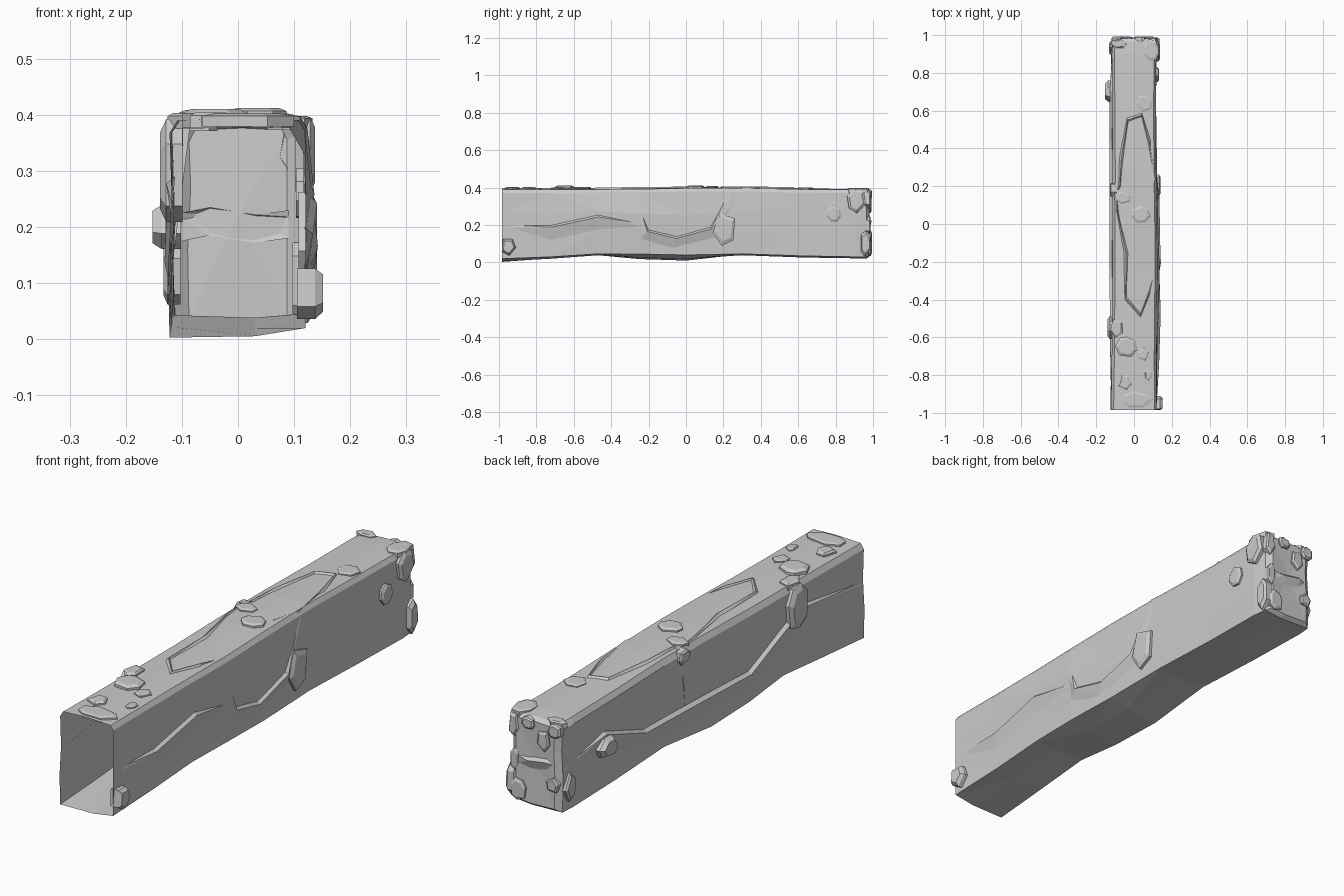
import bpy, bmesh, math, random
from mathutils import Vector
from mathutils.bvhtree import BVHTree

random.seed(4)


def make(name, bm):
    bmesh.ops.recalc_face_normals(bm, faces=bm.faces)
    me = bpy.data.meshes.new(name)
    bm.to_mesh(me)
    bm.free()
    ob = bpy.data.objects.new(name, me)
    bpy.context.collection.objects.link(ob)
    return ob


# Beam shell, open at the front: y, left x, right x, bottom left z, bottom right z, right bulge, top z
stations = [
    (-0.985, -0.122, 0.120, 0.003, 0.020, 0.000, 0.390),
    (-0.72, -0.118, 0.119, 0.022, 0.030, 0.004, 0.390),
    (-0.47, -0.116, 0.120, 0.043, 0.046, 0.010, 0.391),
    (-0.25, -0.115, 0.124, 0.018, 0.045, 0.012, 0.392),
    (0.00, -0.114, 0.122, 0.010, 0.040, 0.006, 0.397),
    (0.30, -0.113, 0.117, 0.043, 0.046, 0.005, 0.398),
    (0.62, -0.115, 0.116, 0.030, 0.035, 0.001, 0.391),
    (0.90, -0.118, 0.118, 0.026, 0.030, 0.001, 0.389),
    (0.965, -0.112, 0.112, 0.024, 0.028, 0.000, 0.385),
]
bm = bmesh.new()
rings = []
for y, xl, xr, bl, br, bulge, top in stations:
    j = random.uniform(-0.03, 0.03)
    pts = [(xl, bl), (xl - 0.003, 0.14 + j), (xl + 0.004, 0.26 + j), (xl, top - 0.022),
           (xl + 0.014, top), (0.01, top + 0.004), (xr - 0.012, top), (xr, top - 0.018),
           (xr + bulge, 0.28 + j), (xr + bulge * 0.7, 0.16 - j), (xr, br),
           (0.03, (bl + br) / 2 - 0.006)]
    rings.append([bm.verts.new((x, y, z)) for x, z in pts])
for a, b in zip(rings, rings[1:]):
    for i in range(12):
        k = (i + 1) % 12
        bm.faces.new((a[i], a[k], b[k], b[i]))
# Back end, slightly domed with rounded vertical corners
last = rings[-1]
inner = [bm.verts.new((v.co.x * 0.78, 0.982, 0.21 + (v.co.z - 0.21) * 0.93)) for v in last]
for i in range(12):
    k = (i + 1) % 12
    bm.faces.new((last[i], last[k], inner[k], inner[i]))
hub = bm.verts.new((0.0, 0.976, 0.22))
for i in range(12):
    bm.faces.new((inner[i], inner[(i + 1) % 12], hub))
bmesh.ops.triangulate(bm, faces=bm.faces)
bmesh.ops.recalc_face_normals(bm, faces=bm.faces)
tree = BVHTree.FromBMesh(bm)
make("beam_shell", bm)

# Sides of the beam: outward normal, point from two in-plane coordinates
SIDES = {
    "right": (Vector((1, 0, 0)), lambda u, v: Vector((0, u, v))),
    "left": (Vector((-1, 0, 0)), lambda u, v: Vector((0, u, v))),
    "top": (Vector((0, 0, 1)), lambda u, v: Vector((u, v, 0))),
    "back": (Vector((0, 1, 0)), lambda u, v: Vector((u, 0, v))),
}


def on_surface(side, u, v, out=0.0):
    """Point on the beam surface at u, v, lifted outward."""
    n, to3d = SIDES[side]
    p = to3d(u, v)
    hit = tree.ray_cast(p + n * 3, -n)[0]
    if hit is None:
        near = {"right": 0.115, "left": 0.115, "top": 0.385, "back": 0.965}[side]
        hit = p + n * near
    return hit + n * out


def stone(side, u, v, w, h, out=0.02, sides=6):
    """Chipped flat stone set into a surface."""
    n, to3d = SIDES[side]
    base = on_surface(side, u, v)
    turn = random.uniform(0, 1)
    outline = []
    for i in range(sides):
        a = 2 * math.pi * (i + turn + random.uniform(-0.2, 0.2)) / sides
        r = random.uniform(0.95, 1.1)
        outline.append((math.cos(a) * r * w / 2, math.sin(a) * r * h / 2))
    bm = bmesh.new()
    rows = []
    for scale, lift in ((1.0, -0.015), (1.0, out * 0.55), (0.74, out)):
        rows.append([bm.verts.new(base + to3d(x * scale, y * scale) + n * lift)
                     for x, y in outline])
    for a, b in zip(rows, rows[1:]):
        for i in range(sides):
            k = (i + 1) % sides
            bm.faces.new((a[i], a[k], b[k], b[i]))
    bm.faces.new(rows[-1])
    make(side + "_stone", bm)


def ledge(side, path, away, out=0.012, drop=0.09):
    """Crack edge: a sharp step that slopes back into the wall away from a point."""
    bm = bmesh.new()
    rows = []
    for i, (u, v) in enumerate(path):
        d = (Vector((u, v)) - Vector(away)).normalized()
        lift = 0.001 if i in (0, len(path) - 1) else out
        lip = Vector((u, v)) + d * 0.012
        foot = Vector((u, v)) + d * drop
        rows.append([bm.verts.new(on_surface(side, u, v, -0.002)),
                     bm.verts.new(on_surface(side, lip.x, lip.y, lift)),
                     bm.verts.new(on_surface(side, foot.x, foot.y, -0.002))])
    for a, b in zip(rows, rows[1:]):
        for i in range(2):
            bm.faces.new((a[i], a[i + 1], b[i + 1], b[i]))
    bmesh.ops.triangulate(bm, faces=bm.faces)
    make(side + "_crack", bm)


# Cracks on the long sides
ledge("right", [(-0.93, 0.20), (-0.72, 0.20), (-0.47, 0.255), (-0.23, 0.205)], (-0.6, 9))
ledge("right", [(-0.26, 0.38), (-0.20, 0.175), (-0.05, 0.14), (0.13, 0.19), (0.23, 0.375)],
      (0.0, 0.40), drop=0.07)
ledge("left", [(0.95, 0.21), (0.70, 0.26), (0.44, 0.17), (-0.24, 0.15), (-0.46, 0.24),
               (-0.60, 0.29), (-0.97, 0.235)], (0, 9), out=0.014)
# Crack across the back end
ledge("back", [(-0.10, 0.225), (-0.05, 0.235), (0.03, 0.222), (0.09, 0.23)], (0, 9), drop=0.05)
# Cracks on the top
ledge("top", [(-0.10, 0.19), (-0.07, 0.20), (-0.055, 0.35), (-0.03, 0.54), (0.04, 0.565),
              (0.075, 0.42), (0.105, 0.25), (0.08, 0.12)], (0.03, 0.36), out=0.008, drop=0.025)
ledge("top", [(-0.09, 0.16), (-0.08, 0.05), (-0.03, -0.15), (-0.04, -0.38), (0.035, -0.47),
              (0.08, -0.35), (0.11, -0.2)], (0.05, -0.15), out=0.008, drop=0.025)

# Stones on each face: u, v, width, height, depth
STONES = {
    "right": [(0.205, 0.18, 0.13, 0.19, 0.018), (0.91, 0.33, 0.10, 0.14, 0.02),
              (0.79, 0.26, 0.08, 0.09, 0.014), (0.96, 0.10, 0.06, 0.14, 0.022),
              (-0.95, 0.085, 0.085, 0.10, 0.032)],
    "left": [(-0.55, 0.30, 0.13, 0.19, 0.025), (0.70, 0.20, 0.11, 0.09, 0.036),
             (0.93, 0.12, 0.07, 0.11, 0.015), (0.18, 0.37, 0.08, 0.06, 0.014)],
    "top": [(0.055, 0.64, 0.09, 0.09, 0.008), (0.035, 0.05, 0.10, 0.09, 0.012),
            (-0.06, 0.14, 0.09, 0.07, 0.010), (-0.04, -0.65, 0.11, 0.11, 0.018),
            (0.05, -0.69, 0.06, 0.07, 0.009), (0.075, -0.80, 0.04, 0.06, 0.007),
            (-0.05, -0.84, 0.08, 0.08, 0.012), (0.01, -0.93, 0.17, 0.09, 0.008),
            (-0.09, -0.55, 0.07, 0.11, 0.012), (0.09, 0.92, 0.08, 0.12, 0.010),
            (-0.08, 0.955, 0.09, 0.05, 0.010)],
    "back": [(-0.08, 0.135, 0.055, 0.07, 0.012), (-0.04, 0.31, 0.06, 0.09, 0.012),
             (0.075, 0.08, 0.07, 0.09, 0.012), (0.095, 0.20, 0.04, 0.10, 0.010),
             (-0.09, 0.36, 0.06, 0.06, 0.014), (0.03, 0.365, 0.06, 0.05, 0.012),
             (0.10, 0.34, 0.05, 0.10, 0.014)],
}
for side, items in STONES.items():
    for item in items:
        stone(side, *item, sides=random.choice((5, 6, 7)))
